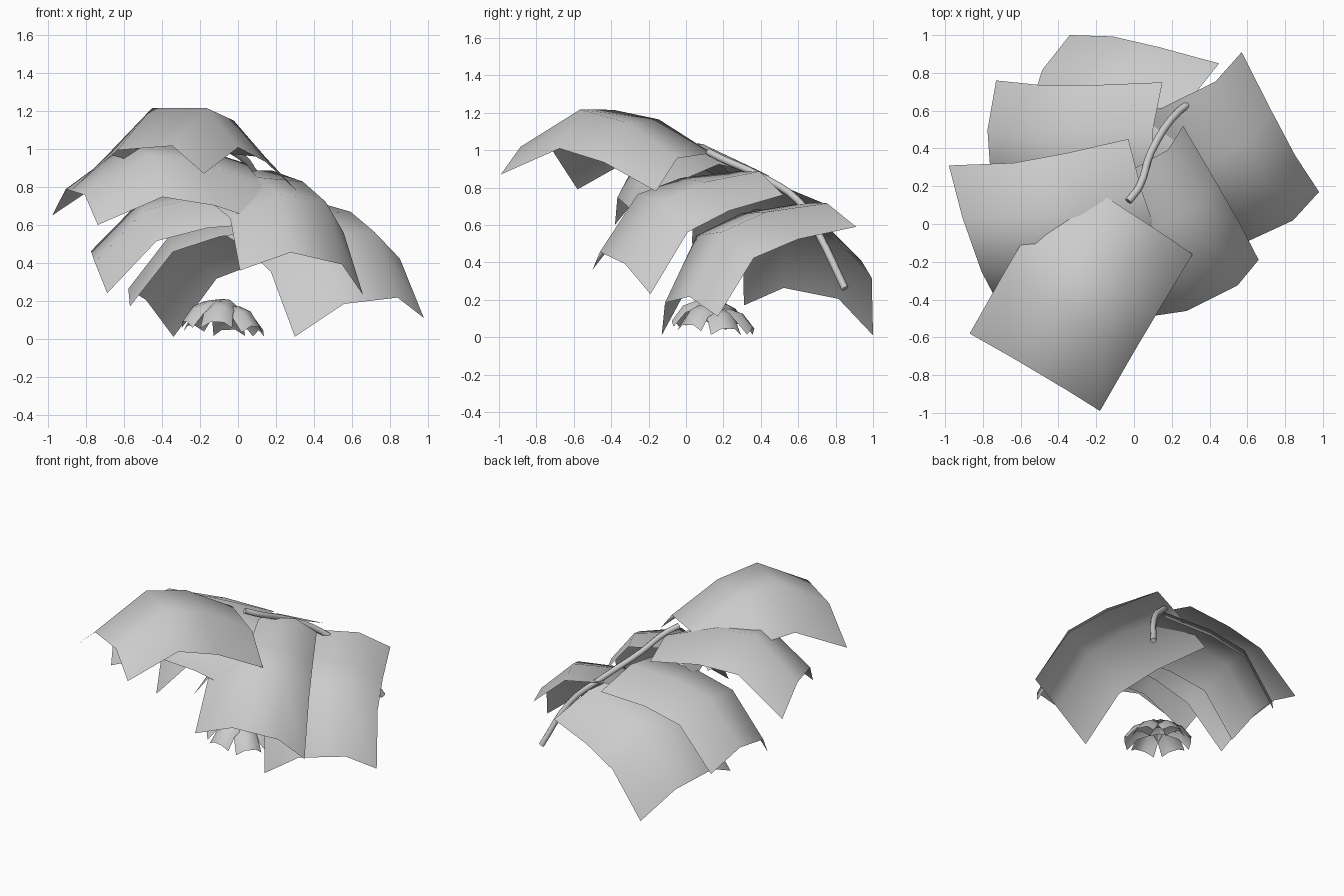
import bpy
import bmesh
from math import cos, pi, radians
from mathutils import Matrix, Vector

cube = bpy.data.objects.get("Cube")
if cube:
    bpy.data.objects.remove(cube, do_unlink=True)

grey = bpy.data.materials.new("plain grey")
grey.use_nodes = True
colour = (0.6, 0.6, 0.6, 1)
grey.diffuse_color = colour
grey.node_tree.nodes["Principled BSDF"].inputs["Base Color"].default_value = colour

# Shared leaf profile: (position, arch height) across and along the leaf
ACROSS = ((0, 0), (0.24, 0.155), (0.66, 0.165), (1, 0))
ALONG = ((0, 0), (0.37, 0.16), (0.66, 0.115), (1, 0))
FULL_WIDTH = 0.75


def add_object(name, data):
    data.materials.append(grey)
    obj = bpy.data.objects.new(name, data)
    bpy.context.collection.objects.link(obj)


def make_leaf(name, tip_a, tip_b, base_a, base_b, crown=1.2):
    """Rectangular leaf arched both ways between its four corners."""
    tip_a, tip_b, base_a, base_b = map(Vector, (tip_a, tip_b, base_a, base_b))
    normal = (base_a - tip_b).cross(base_b - tip_a).normalized()
    normal *= (tip_b - tip_a).length / FULL_WIDTH
    bm = bmesh.new()
    rows = []
    for t, rise in ALONG:
        side_a, side_b = tip_a.lerp(base_a, t), tip_b.lerp(base_b, t)
        rows.append([
            bm.verts.new(side_a.lerp(side_b, u) + normal * (rise + arch * (crown if rise else 1)))
            for u, arch in ACROSS])
    for low, high in zip(rows, rows[1:]):
        for i in range(len(low) - 1):
            face = bm.faces.new((low[i], low[i + 1], high[i + 1], high[i]))
            face.smooth = True
    # Keep the upper surface facing outward
    bm.normal_update()
    if sum((f.normal for f in bm.faces), Vector()).dot(normal) < 0:
        bmesh.ops.reverse_faces(bm, faces=bm.faces[:])
    mesh = bpy.data.meshes.new(name)
    bm.to_mesh(mesh)
    bm.free()
    add_object(name, mesh)


def make_stem(name, points, radius):
    """Round bent stem swept along a path."""
    curve = bpy.data.curves.new(name, "CURVE")
    curve.dimensions = "3D"
    curve.bevel_depth = radius
    curve.bevel_resolution = 2
    curve.resolution_u = 4
    curve.use_fill_caps = True
    spline = curve.splines.new("BEZIER")
    spline.bezier_points.add(len(points) - 1)
    for node, co in zip(spline.bezier_points, points):
        node.co = co
        node.handle_left_type = node.handle_right_type = "AUTO"
    add_object(name, curve)


# Large leaves: two outer tip corners, then the two base corners
make_leaf("top_front_leaf", (-0.18, -0.99, 0.87), (-0.87, -0.58, 0.79),
          (0.31, -0.16, 0.78), (-0.37, 0.28, 0.82), 1.3)
make_leaf("front_leaf", (0.66, -0.19, 0.23), (0.01, -0.5, 0.36),
          (0.26, 0.52, 0.76), (-0.25, 0.25, 0.74), 1.1)
make_leaf("side_leaf", (0.98, 0.17, 0.11), (0.3, -0.13, 0.01),
          (0.57, 0.91, 0.59), (-0.11, 0.59, 0.57))
make_leaf("upper_side_leaf", (-0.74, -0.38, 0.6), (-0.98, 0.31, 0.65),
          (0.21, -0.24, 0.59), (-0.03, 0.45, 0.86), 1.3)
make_leaf("middle_back_leaf", (-0.69, 0.06, 0.24), (-0.73, 0.76, 0.36),
          (0.17, 0.05, 0.61), (0.15, 0.75, 0.71), 1)
make_leaf("low_back_leaf", (-0.57, 0.31, 0.17), (-0.34, 1, 0.01),
          (0.22, 0.16, 0.58), (0.45, 0.85, 0.47), 1)

make_stem("stem", [(-0.03, 0.12, 0.99), (0.03, 0.2, 0.95), (0.09, 0.38, 0.87),
                   (0.24, 0.6, 0.73), (0.42, 0.71, 0.55), (0.55, 0.85, 0.26)], 0.02)

# Small sprig on the ground: a ring of little leaves, higher toward the front
centre = Vector((-0.08, 0.145, 0))
for n in range(6):
    angle = radians(20 + 60 * n)
    lean = cos(angle - pi / 4)
    tip_z = 0.035 - 0.025 * lean
    base_z = 0.15 - 0.03 * lean
    corners = [(0.2, 0.085, tip_z), (0.2, -0.085, tip_z),
               (-0.02, 0.07, base_z), (-0.02, -0.07, base_z)]
    turn = Matrix.Rotation(angle, 3, "Z")
    make_leaf("sprig_leaf_%d" % (n + 1), *[centre + turn @ Vector(c) for c in corners])
